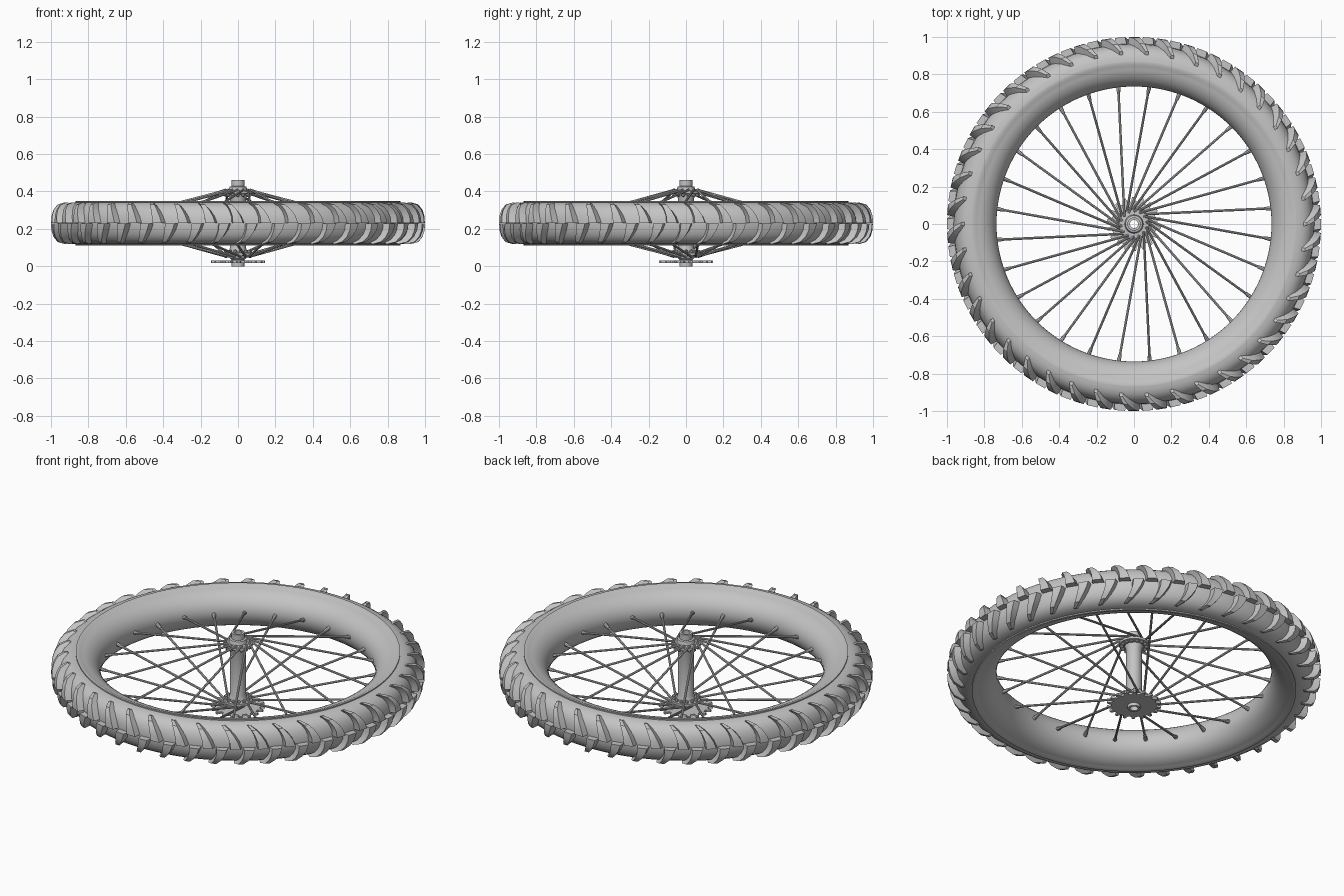
import bpy
import bmesh
from math import cos, sin, pi, radians
from mathutils import Vector, Matrix

if "Cube" in bpy.data.objects:
    bpy.data.objects.remove(bpy.data.objects["Cube"], do_unlink=True)

grey = bpy.data.materials.new("plain grey")
grey.use_nodes = True
COLOUR = (0.55, 0.55, 0.55, 1)
grey.diffuse_color = COLOUR
grey.node_tree.nodes["Principled BSDF"].inputs["Base Color"].default_value = COLOUR

MID = 0.23          # height of the wheel's middle plane
SPOKES = 28
TREADS = 42
FLANGES = (0.395, 0.065)


def finish(name, bm, angle=35):
    bmesh.ops.recalc_face_normals(bm, faces=bm.faces)
    mesh = bpy.data.meshes.new(name)
    bm.to_mesh(mesh)
    bm.free()
    ob = bpy.data.objects.new(name, mesh)
    bpy.context.collection.objects.link(ob)
    mesh.materials.append(grey)
    bpy.ops.object.select_all(action="DESELECT")
    ob.select_set(True)
    bpy.context.view_layer.objects.active = ob
    bpy.ops.object.shade_smooth_by_angle(angle=radians(angle))
    return ob


def polar(r, a, z):
    return Vector((r * cos(a), r * sin(a), z))


def bridge(bm, rings, closed):
    """Skin a list of closed vertex rings."""
    n = len(rings[0])
    for i in range(len(rings) if closed else len(rings) - 1):
        a, b = rings[i], rings[(i + 1) % len(rings)]
        for j in range(n):
            k = (j + 1) % n
            bm.faces.new((a[j], a[k], b[k], b[j]))
    if not closed:
        bm.faces.new(rings[0])
        bm.faces.new(rings[-1])


def lathe(name, profile, segments):
    """Spin a closed (radius, height) profile about z."""
    bm = bmesh.new()
    rings = [[bm.verts.new(polar(r, 2 * pi * s / segments, z)) for r, z in profile]
             for s in range(segments)]
    bridge(bm, rings, True)
    return finish(name, bm)


def rod(bm, a, b, r1, r2, sides=8):
    d = b - a
    m = Matrix.Translation((a + b) / 2) @ d.to_track_quat("Z", "Y").to_matrix().to_4x4()
    bmesh.ops.create_cone(bm, cap_ends=True, segments=sides, radius1=r1, radius2=r2,
                          depth=d.length, matrix=m)


# Rim: rounded channel with a thin lip on both edges
arc = [(0.865 - 0.13 * cos(t), MID + 0.115 * sin(t))
       for t in [radians(-90 + 180 * i / 20) for i in range(21)]]
lathe("rim", [(0.868, MID - 0.119), (0.855, MID - 0.119)] + arc[1:-1]
      + [(0.855, MID + 0.119), (0.868, MID + 0.119)], 112)

# Tyre carcass
half = [(0.86, 0.113), (0.885, 0.111), (0.91, 0.104), (0.935, 0.088),
        (0.952, 0.062), (0.961, 0.032)]
lathe("tyre", [(r, MID + h) for r, h in half] + [(0.964, MID)]
      + [(r, MID - h) for r, h in reversed(half)], 112)

# Tread: curved tapering fins, the lower row half a pitch on
# station: base radius, base height, top radius, top height
STATIONS = [(0.955, 0.002, 1.0, 0.002), (0.95, 0.035, 0.998, 0.038),
            (0.94, 0.064, 0.987, 0.072), (0.92, 0.086, 0.965, 0.1),
            (0.895, 0.1, 0.925, 0.112)]
bm = bmesh.new()
for side in (1, -1):
    for i in range(TREADS):
        start = radians(90) + 2 * pi * (i + (0.5 if side < 0 else 0)) / TREADS
        rings = []
        for j, (rb, hb, rt, ht) in enumerate(STATIONS):
            s = j / (len(STATIONS) - 1)
            a = start - 0.075 * s ** 1.6
            w = 0.03 - 0.02 * s
            rings.append([bm.verts.new(polar(r, a + k * w, MID + side * h))
                          for r, h, k in ((rb, hb, -1.2), (rt, ht, -0.9),
                                          (rt, ht, 0.9), (rb, hb, 1.2))])
        bridge(bm, rings, False)
finish("tread_blocks", bm, 25)

# Spokes with a nipple at the rim and a head at the flange
bm = bmesh.new()
for i in range(SPOKES):
    a = radians(96.5) - 2 * pi * i / SPOKES
    z = FLANGES[i % 2]
    out = 0.014 if z > MID else -0.014
    hub = polar(0.066, a + radians(45), z + out)
    end = polar(0.745, a, MID)
    run = (end - hub).normalized()
    rod(bm, hub, end, 0.0065, 0.0065)
    rod(bm, end - run * 0.045, end, 0.0085, 0.012)
    pin = hub.copy()
    pin.z = z - out
    rod(bm, pin, hub, 0.0075, 0.0075)
    bmesh.ops.create_icosphere(bm, subdivisions=1, radius=0.011,
                               matrix=Matrix.Translation(pin))
finish("spokes", bm)

# Hub: hollow barrel with two flanges
upper, lower = FLANGES
lathe("hub", [(0.022, 0.0), (0.034, 0.0), (0.034, 0.035), (0.045, 0.045),
              (0.045, lower - 0.009), (0.08, lower - 0.007), (0.08, lower + 0.007),
              (0.05, lower + 0.012), (0.042, lower + 0.035),
              (0.042, upper - 0.035), (0.05, upper - 0.012), (0.08, upper - 0.007),
              (0.08, upper + 0.007), (0.05, upper + 0.01), (0.045, 0.425),
              (0.035, 0.428), (0.035, 0.46), (0.022, 0.46)], 32)

# Sprocket: toothed disc under the lower flange
TEETH = 18
bm = bmesh.new()
outline = []
for i in range(TEETH):
    for f, r in ((0, 0.12), (0.3, 0.122), (0.45, 0.145), (0.7, 0.145), (0.85, 0.122)):
        outline.append((2 * pi * (i + f) / TEETH, r))
rings = []
for inner, z in ((False, 0.018), (False, 0.03), (True, 0.03), (True, 0.018)):
    rings.append([bm.verts.new(polar(0.03 if inner else r, a, z)) for a, r in outline])
bridge(bm, rings, True)
finish("sprocket", bm)
